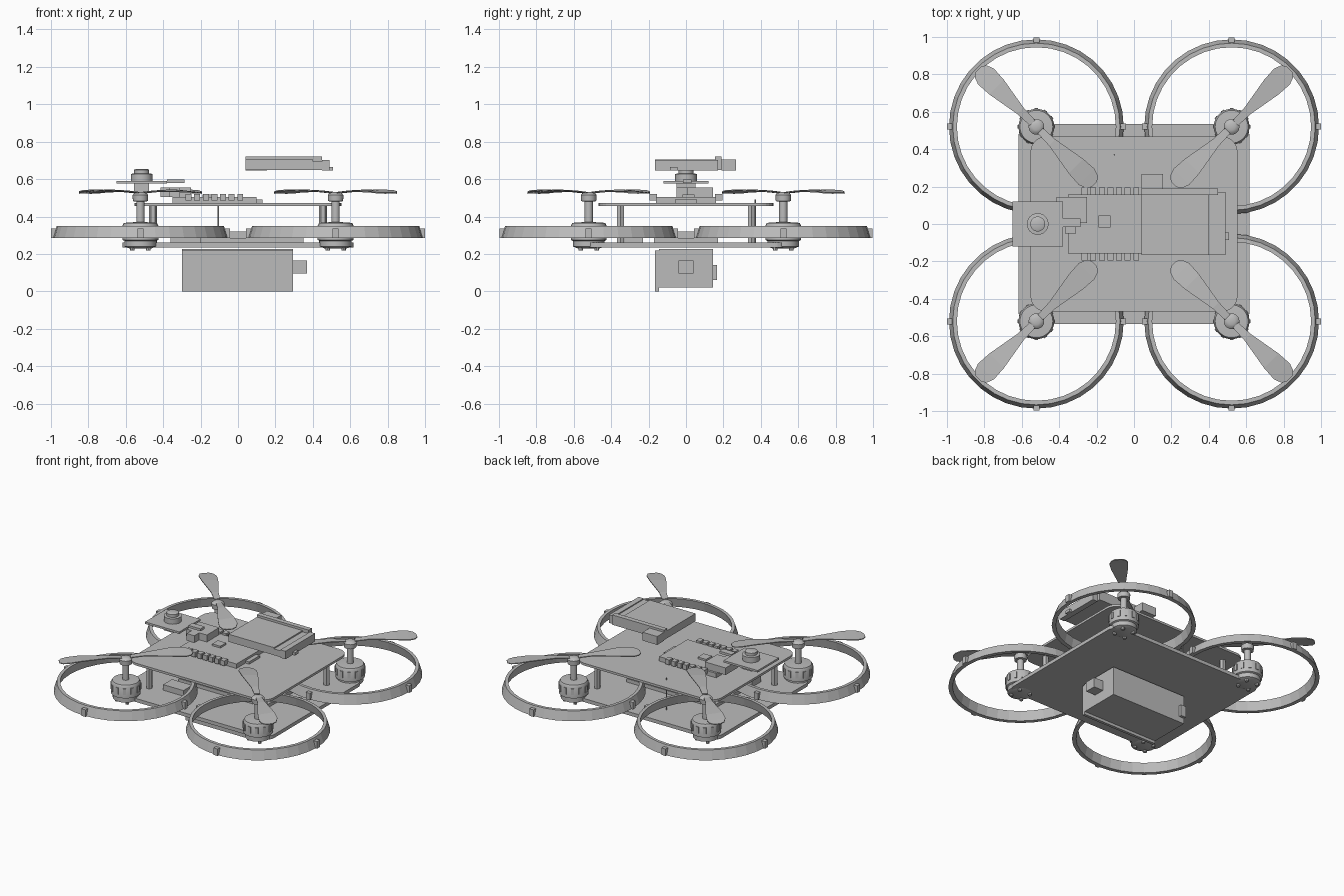
import bpy, bmesh, math
from mathutils import Matrix, Vector

cube = bpy.data.objects.get("Cube")
if cube:
    bpy.data.objects.remove(cube, do_unlink=True)

grey = bpy.data.materials.new("plain_grey")
grey.use_nodes = True
grey.diffuse_color = (0.5, 0.5, 0.5, 1)
grey.node_tree.nodes["Principled BSDF"].inputs["Base Color"].default_value = (0.5, 0.5, 0.5, 1)


def finish(name, bm, smooth=False):
    bmesh.ops.recalc_face_normals(bm, faces=bm.faces)
    mesh = bpy.data.meshes.new(name)
    bm.to_mesh(mesh)
    bm.free()
    mesh.materials.append(grey)
    obj = bpy.data.objects.new(name, mesh)
    bpy.context.collection.objects.link(obj)
    if smooth:
        bpy.ops.object.select_all(action="DESELECT")
        bpy.context.view_layer.objects.active = obj
        obj.select_set(True)
        bpy.ops.object.shade_smooth_by_angle(angle=math.radians(35))
    return obj


def add_box(bm, x0, x1, y0, y1, z0, z1):
    mat = Matrix.Translation(((x0 + x1) / 2, (y0 + y1) / 2, (z0 + z1) / 2))
    mat = mat @ Matrix.Diagonal((x1 - x0, y1 - y0, z1 - z0, 1))
    bmesh.ops.create_cube(bm, size=1, matrix=mat)


def box(name, *limits):
    bm = bmesh.new()
    add_box(bm, *limits)
    return finish(name, bm)


def plate(name, half_x, half_y, z0, z1, radius):
    """Flat plate with rounded vertical corners."""
    bm = bmesh.new()
    add_box(bm, -half_x, half_x, -half_y, half_y, z0, z1)
    upright = [e for e in bm.edges if abs(e.verts[0].co.z - e.verts[1].co.z) > 0.001]
    bmesh.ops.bevel(bm, geom=upright, offset=radius, segments=6, profile=0.5, affect="EDGES")
    return finish(name, bm)


def lathe(name, x, y, profile, sides=24, closed=False, smooth=True):
    """Revolve (radius, height) points about a vertical axis."""
    bm = bmesh.new()
    rings = []
    for r, z in profile:
        rings.append([bm.verts.new((x + r * math.cos(a), y + r * math.sin(a), z))
                      for a in (math.tau * i / sides for i in range(sides))])
    pairs = list(zip(rings, rings[1:]))
    if closed:
        pairs.append((rings[-1], rings[0]))
    else:
        bm.faces.new(rings[0])
        bm.faces.new(rings[-1])
    for low, high in pairs:
        for i in range(sides):
            j = (i + 1) % sides
            bm.faces.new((low[i], low[j], high[j], high[i]))
    return finish(name, bm, smooth)


def rod(name, x, y, r, z0, z1, sides=16):
    return lathe(name, x, y, [(r, z0), (r, z1)], sides)


def propeller(name, x, y):
    """Two thin twisted blades on the diagonal through the centre."""
    outline = [(0.03, 0.02), (0.12, 0.024), (0.3, 0.055), (0.38, 0.06), (0.42, 0.045), (0.437, 0.02)]
    bm = bmesh.new()
    heading = math.atan2(y, x)
    for turn in (0, math.pi):
        rot = Matrix.Rotation(heading + turn, 4, "Z")
        sections = []
        for r, w in outline:
            tilt = 0.1 * w / 0.06
            z = 0.522 + 0.014 * math.sin(math.pi * r / 0.45)
            corners = [(r, -w, z - tilt * w), (r, w, z + tilt * w),
                       (r, w, z + tilt * w + 0.006), (r, -w, z - tilt * w + 0.006)]
            sections.append([bm.verts.new(rot @ Vector(c) + Vector((x, y, 0))) for c in corners])
        for a, b in zip(sections, sections[1:]):
            for i in range(4):
                j = (i + 1) % 4
                bm.faces.new((a[i], a[j], b[j], b[i]))
        bm.faces.new(sections[0])
        bm.faces.new(sections[-1])
    finish(name, bm)


# Frame plates
plate("lower_plate", 0.617, 0.535, 0.235, 0.26, 0.06)
plate("upper_plate", 0.553, 0.467, 0.457, 0.473, 0.08)

# Four rotor units
for sx, side in ((-1, "right"), (1, "left")):
    for sy, end in ((-1, "front"), (1, "back")):
        x, y, tag = 0.522 * sx, 0.52 * sy, f"{end}_{side}"
        lathe("guard_ring_" + tag, x, y,
              [(0.467, 0.285), (0.447, 0.35), (0.425, 0.35), (0.44, 0.285)], 36, True, False)
        bm = bmesh.new()
        for k in range(4):
            a = k * math.pi / 2
            cx, cy = x + 0.462 * math.cos(a), y + 0.462 * math.sin(a)
            add_box(bm, cx - 0.016, cx + 0.016, cy - 0.016, cy + 0.016, 0.285, 0.335)
        finish("guard_clips_" + tag, bm)
        lathe("motor_" + tag, x, y,
              [(0.06, 0.23), (0.085, 0.24), (0.085, 0.27), (0.096, 0.275),
               (0.096, 0.35), (0.088, 0.366), (0.03, 0.37)])
        # Cooling ribs around the bell
        bm = bmesh.new()
        for k in range(12):
            before = set(bm.verts)
            add_box(bm, 0.09, 0.1, -0.01, 0.01, 0.3, 0.345)
            move = Matrix.Translation((x, y, 0)) @ Matrix.Rotation(k * math.tau / 12, 4, "Z")
            bmesh.ops.transform(bm, matrix=move, verts=[v for v in bm.verts if v not in before])
        finish("motor_ribs_" + tag, bm)
        for k in range(4):
            a = math.pi / 4 + k * math.pi / 2
            rod("motor_screw_" + tag, x + 0.06 * math.cos(a), y + 0.06 * math.sin(a), 0.012, 0.218, 0.24, 8)
        lathe("motor_shaft_" + tag, x, y, [(0.022, 0.36), (0.022, 0.48), (0.04, 0.482),
                                           (0.042, 0.515), (0.032, 0.525), (0.018, 0.53)], 20)
        propeller("propeller_" + tag, x, y)
        rod("standoff_" + tag, 0.455 * sx, 0.35 * sy, 0.021, 0.26, 0.457, 6)

# Battery below, with its side sheet, connector and latch
box("battery", -0.3, 0.295, -0.145, 0.145, 0.02, 0.225)
box("battery_sheet", -0.3, 0.295, -0.165, -0.145, 0, 0.218)
box("battery_connector", 0.295, 0.37, -0.04, 0.04, 0.095, 0.165)
box("battery_latch", -0.3, -0.26, 0.145, 0.165, 0.06, 0.14)

# Electronics between the plates
box("power_board", -0.35, 0.35, -0.17, 0.17, 0.26, 0.285)
box("power_block", -0.07, 0.07, -0.09, 0.09, 0.285, 0.32)
box("radio_box", -0.36, -0.2, -0.33, -0.23, 0.26, 0.3)
rod("antenna_pin", -0.105, 0.37, 0.004, 0.26, 0.49, 8)

# Flight board with edge pads and chip
box("flight_board", -0.35, 0.1, -0.16, 0.16, 0.473, 0.505)
box("flight_board_socket", 0.1, 0.13, -0.06, 0.06, 0.473, 0.49)
bm = bmesh.new()
for k in range(7):
    px = -0.28 + 0.046 * k
    for py in (-0.175, 0.175):
        add_box(bm, px, px + 0.032, py - 0.02, py + 0.02, 0.485, 0.52)
finish("edge_pads", bm)
box("processor_chip", -0.19, -0.125, -0.02, 0.045, 0.505, 0.518)
box("receiver", -0.415, -0.25, 0.005, 0.145, 0.505, 0.555)
box("receiver_plug", -0.37, -0.31, -0.05, 0.005, 0.505, 0.555)

# Camera board with stacked lens
box("camera_board", -0.65, -0.38, -0.12, 0.12, 0.576, 0.59)
box("camera_cable_tab", -0.38, -0.285, -0.015, 0.03, 0.58, 0.597)
box("camera_base", -0.555, -0.475, -0.05, 0.05, 0.53, 0.576)
lathe("camera_lens", -0.515, 0, [(0.058, 0.59), (0.058, 0.628), (0.04, 0.63), (0.04, 0.65),
                                 (0.028, 0.655)], 24)

# Raised computer module
box("module_body", 0.04, 0.45, -0.165, 0.16, 0.65, 0.695)
box("module_cover", 0.04, 0.4, -0.165, 0.155, 0.695, 0.704)
box("module_rail", 0.04, 0.45, 0.155, 0.19, 0.65, 0.72)
box("module_plug", 0.04, 0.155, 0.19, 0.268, 0.645, 0.705)
box("module_end", 0.45, 0.49, -0.165, 0.17, 0.645, 0.702)
box("module_button", 0.49, 0.508, -0.085, -0.045, 0.645, 0.665)
